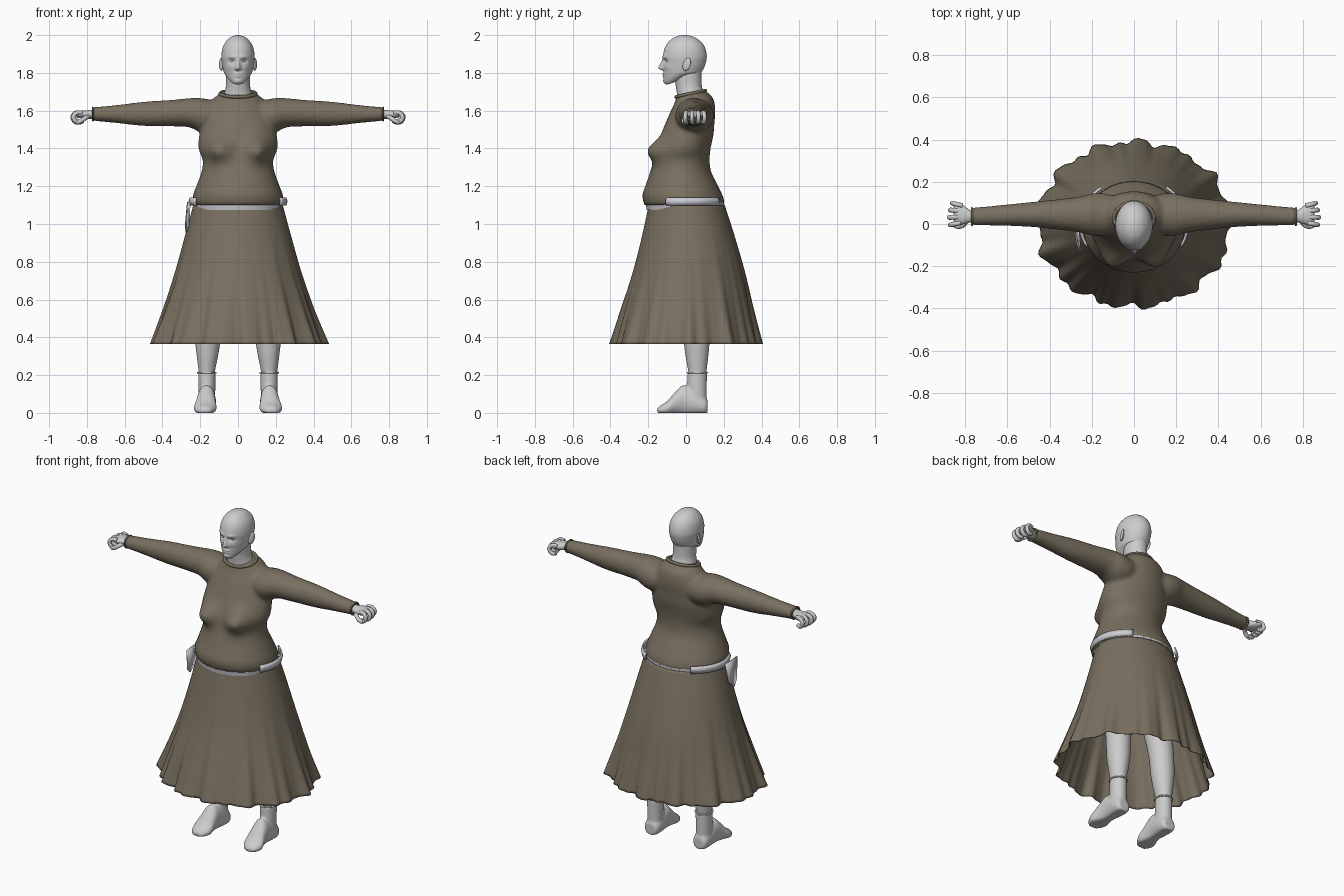
import bpy, bmesh, math
from math import sin, cos, pi, exp
from mathutils import Vector

if "Cube" in bpy.data.objects:
    bpy.data.objects.remove(bpy.data.objects["Cube"])


def material(name, rgb):
    m = bpy.data.materials.new(name)
    m.diffuse_color = (*rgb, 1)
    m.use_nodes = True
    m.node_tree.nodes["Principled BSDF"].inputs["Base Color"].default_value = m.diffuse_color
    return m


CLOTH = material("olive_brown_cloth", (0.19, 0.16, 0.115))
SKIN = material("pale_grey", (0.6, 0.6, 0.6))
LINEN = material("light_linen", (0.6, 0.6, 0.65))


def resample(rows, n):
    """Catmull-Rom interpolation of a short table of stations."""
    out, last = [], len(rows) - 1
    for i in range(n + 1):
        u = i / n * last
        k = min(int(u), last - 1)
        f = u - k
        p = [rows[max(0, min(last, k + d))] for d in (-1, 0, 1, 2)]
        out.append([0.5 * (2 * b + (c - a) * f + (2 * a - 5 * b + 4 * c - d) * f * f
                           + (3 * b - a - 3 * c + d) * f ** 3)
                    for a, b, c, d in zip(*p)])
    return out


def loft(bm, rows, axis="z", n=24, seg=32, shape=None, caps=True, side=1):
    """Elliptical rings (t, c1, c2, r1, r2) stacked along an axis."""
    rings = []
    for t, c1, c2, r1, r2 in resample(rows, n):
        ring = []
        for j in range(seg):
            a = 2 * pi * j / seg
            p, q = c1 + r1 * cos(a), c2 + r2 * sin(a)
            co = {"x": (t, p, q), "y": (p, t, q), "z": (p, q, t)}[axis]
            co = Vector(shape(*co)) if shape else Vector(co)
            co.x *= side
            ring.append(bm.verts.new(co))
        rings.append(ring)
    for r, s in zip(rings, rings[1:]):
        for j in range(seg):
            k = (j + 1) % seg
            bm.faces.new((r[j], r[k], s[k], s[j]))
    if caps:
        bm.faces.new(rings[0])
        bm.faces.new(rings[-1])


def finish(name, bm, mat, voxel=0, smooth=3, mirror=False, thick=0):
    bmesh.ops.recalc_face_normals(bm, faces=bm.faces)
    me = bpy.data.meshes.new(name)
    bm.to_mesh(me)
    bm.free()
    me.materials.append(mat)
    for p in me.polygons:
        p.use_smooth = True
    me.set_sharp_from_angle(angle=math.radians(55))
    ob = bpy.data.objects.new(name, me)
    bpy.context.collection.objects.link(ob)
    if mirror:
        ob.modifiers.new("mirror", "MIRROR").use_mirror_merge = False
    if voxel:
        r = ob.modifiers.new("blend", "REMESH")
        r.mode, r.voxel_size, r.use_smooth_shade = "VOXEL", voxel, True
        s = ob.modifiers.new("soften", "SMOOTH")
        s.factor, s.iterations = 0.5, smooth
    if thick:
        s = ob.modifiers.new("thickness", "SOLIDIFY")
        s.thickness, s.offset = thick, 0
    return ob


def tubes(name, paths, radius, mat, cyclic=False):
    cu = bpy.data.curves.new(name, "CURVE")
    cu.dimensions, cu.bevel_depth, cu.bevel_resolution = "3D", radius, 3
    cu.use_fill_caps = True
    for path in paths:
        pts = path if cyclic else resample(path, 14)
        sp = cu.splines.new("POLY")
        sp.points.add(len(pts) - 1)
        for p, co in zip(sp.points, pts):
            p.co = (*co, 1)
        sp.use_cyclic_u, sp.use_smooth = cyclic, True
    cu.materials.append(mat)
    ob = bpy.data.objects.new(name, cu)
    bpy.context.collection.objects.link(ob)


def span(z, w, front, back):
    return (z, 0, (front + back) / 2, w, (back - front) / 2)


# Top: torso and sleeves blended into one garment
def torso_shape(x, y, z):
    if y < 0:
        b = 0.068 * exp(-((abs(x) - 0.095) / 0.065) ** 2 - ((z - 1.39) / 0.062) ** 2)
        y -= b
        x += 0.25 * b * (1 if x > 0 else -1)
    if z > 1.6:
        z += 2 * (z - 1.6) * (y - 0.02)
    return x, y, z


bm = bmesh.new()
loft(bm, [span(*r) for r in (
    (1.10, .238, -.220, .203), (1.125, .242, -.228, .202), (1.16, .236, -.230, .19),
    (1.21, .217, -.212, .165), (1.28, .192, -.188, .132), (1.34, .186, -.165, .125),
    (1.40, .208, -.15, .13), (1.47, .205, -.132, .145), (1.53, .19, -.11, .15),
    (1.60, .17, -.08, .155), (1.65, .14, -.06, .145), (1.68, .108, -.053, .115),
    (1.695, .09, -.048, .1))], n=60, seg=72, shape=torso_shape)
SLEEVE = ((.06, .045, 1.58, .08, .075), (.14, .045, 1.57, .1, .088), (.2, .045, 1.577, .1, .09),
          (.26, .045, 1.589, .085, .077), (.35, .045, 1.587, .073, .07), (.5, .045, 1.583, .058, .064),
          (.65, .04, 1.582, .048, .047), (.77, .035, 1.582, .042, .036))
for side in (1, -1):
    loft(bm, SLEEVE, "x", n=36, seg=32, side=side)
finish("long_sleeved_top", bm, CLOTH, voxel=0.011, smooth=5)

# Collar and cuffs
ring = [2 * pi * i / 40 for i in range(40)]
tubes("collar", [[(.095 * cos(a), .025 + .078 * sin(a), 1.69 + .017 * sin(a)) for a in ring]],
      0.009, CLOTH, True)
tubes("cuffs", [[(s * .768, .035 + .04 * cos(a), 1.582 + .034 * sin(a)) for a in ring]
                for s in (1, -1)], 0.005, CLOTH, True)


# Skirt: flared, folds deepen toward the hem
def skirt_shape(x, y, z):
    a = math.atan2(y, x)
    t = (1.1 - z) / 0.735
    fold = 0.03 * sin(13 * a + 0.6) + 0.02 * sin(22 * a + 1.3 + sin(3 * a)) + 0.012 * sin(37 * a)
    k = 1 + fold * (0.1 * t + 0.9 * t ** 2.5)
    return x * k, y * k, z


bm = bmesh.new()
loft(bm, [span(*r) for r in (
    (1.10, .235, -.195, .203), (.92, .283, -.235, .26), (.73, .335, -.283, .312),
    (.55, .392, -.338, .35), (.365, .456, -.392, .39))],
    n=30, seg=160, shape=skirt_shape, caps=False)
finish("skirt", bm, CLOTH, thick=0.004)

# Waistband showing in the gap, side strips and hanging cloth
bm = bmesh.new()
loft(bm, [span(1.075, .232, -.208, .2), span(1.115, .236, -.214, .202)], n=2, seg=64)
finish("waistband", bm, LINEN)
bm = bmesh.new()
rows = []
for i in range(17):
    a = math.radians(-29 + 82 * i / 16)
    rows.append([bm.verts.new((r * cos(a), (r - .038) * sin(a), z))
                 for r, z in ((.253, 1.098), (.258, 1.12), (.252, 1.14))])
for r, s in zip(rows, rows[1:]):
    for k in (0, 1):
        bm.faces.new((r[k], s[k], s[k + 1], r[k + 1]))
finish("belt_strips", bm, LINEN, mirror=True, thick=0.008)
bm = bmesh.new()
bm.faces.new([bm.verts.new(c) for c in (
    (-.255, -.13, 1.115), (-.266, -.005, 1.115), (-.277, -.02, 1.0),
    (-.274, -.075, .955), (-.262, -.115, .99))])
finish("hanging_cloth", bm, LINEN, thick=0.008)


# Head with brow, nose, sockets, lips and chin
def face(x, y, z):
    g = lambda cx, cz, sx, sz: exp(-((abs(x) - cx) / sx) ** 2 - ((z - cz) / sz) ** 2)
    if y < -0.03:
        up = min(1, max(0, (1.878 - z) / 0.05))
        low = min(1, max(0, (z - 1.810) / 0.012))
        d = 0.028 * up * low * exp(-(x / (0.007 + 0.007 * up)) ** 2)
        d += 0.007 * g(0, 1.793, .02, .005) + 0.006 * g(0, 1.781, .017, .005)
        d += 0.007 * g(0, 1.755, .02, .012) + 0.005 * g(.03, 1.885, .022, .009)
        d += 0.004 * g(.045, 1.83, .018, .015)
        d -= 0.013 * g(.031, 1.863, .016, .010)
        y -= d
    if z < 1.8:
        z += (1.8 - z) * 5 * max(0, y + 0.10)
    return x, y, z


bm = bmesh.new()
loft(bm, [span(*r) for r in (
    (1.738, .018, -.098, -.06), (1.744, .036, -.110, -.02), (1.765, .056, -.116, .03),
    (1.79, .07, -.118, .07), (1.82, .079, -.119, .092), (1.855, .085, -.121, .105),
    (1.89, .088, -.122, .11), (1.93, .082, -.113, .102), (1.96, .068, -.096, .084),
    (1.985, .045, -.067, .052), (1.997, .021, -.036, .02), (2.0, .002, -.01, -.006))],
    n=90, seg=110, shape=face)
finish("head", bm, SKIN)
bm = bmesh.new()
loft(bm, [span(*r) for r in ((1.63, .085, -.045, .1), (1.69, .073, -.048, .095),
                             (1.73, .064, -.054, .084), (1.78, .063, -.06, .082),
                             (1.83, .06, -.05, .085))])
finish("neck", bm, SKIN)


# Ears and eyes as mirrored ellipsoids
def ellipsoid(name, c, r, tilt=0):
    b = bmesh.new()
    bmesh.ops.create_uvsphere(b, u_segments=20, v_segments=12, radius=1)
    for v in b.verts:
        x, y, z = (v.co[i] * r[i] for i in range(3))
        v.co = (c[0] + x + tilt * y, c[1] + y + 0.2 * z, c[2] + z)
    finish(name, b, SKIN, mirror=True)


ellipsoid("ears", (.089, .004, 1.845), (.009, .021, .034), 0.35)
ellipsoid("eyes", (.031, -.094, 1.863), (.014, .012, .008))

# Hands: wrist and palm, curled fingers, thumb
bm = bmesh.new()
loft(bm, ((.74, .035, 1.58, .03, .026), (.775, .036, 1.58, .029, .024), (.80, .042, 1.58, .04, .022),
          (.83, .047, 1.58, .052, .02), (.848, .048, 1.58, .05, .016), (.856, .048, 1.58, .035, .008)), "x")
finish("palms", bm, SKIN, mirror=True)
fingers, thumbs = [], []
for s in (1, -1):
    for i, y in enumerate((.004, .033, .062, .088)):
        e = (0, .005, 0, -.01)[i]
        fingers.append([(s * (x + e), y + (x - .83) * (i - 1.3) * .15, z) for x, z in (
            (.825, 1.588), (.85, 1.59), (.869, 1.575), (.868, 1.553), (.85, 1.538), (.832, 1.545))])
    thumbs.append([(s * x, y, z) for x, y, z in (
        (.79, .02, 1.572), (.81, -.004, 1.56), (.832, -.012, 1.545), (.852, -.004, 1.536))])
tubes("fingers", fingers, 0.0115, SKIN)
tubes("thumbs", thumbs, 0.012, SKIN)

# Legs
bm = bmesh.new()
loft(bm, ((.17, .165, .06, .04, .044), (.22, .165, .06, .043, .048), (.30, .162, .058, .056, .06),
          (.38, .16, .056, .066, .068), (.5, .155, .05, .07, .072), (.7, .14, .03, .085, .088),
          (1.0, .115, .01, .11, .13)))
finish("legs", bm, SKIN, mirror=True)


# Boots: shaft and foot blended together, flat underneath
def foot_shape(x, y, z):
    return x, y, max(z, 0.012) - 0.012


bm = bmesh.new()
loft(bm, ((.03, .165, .061, .045, .049), (.12, .165, .058, .045, .052), (.215, .165, .06, .046, .051)))
loft(bm, ((-.153, .177, .022, .015, .012), (-.142, .177, .025, .038, .022), (-.1, .174, .036, .06, .038),
          (-.055, .17, .062, .053, .062), (-.01, .167, .08, .048, .08), (.06, .165, .06, .05, .062),
          (.1, .165, .05, .045, .05), (.114, .165, .045, .032, .035)), "y", shape=foot_shape)
finish("boots", bm, SKIN, voxel=0.007, mirror=True, smooth=3)
tubes("boot_rims", [[(s * .165 + .047 * cos(a), .06 + .051 * sin(a), .213) for a in ring]
                    for s in (1, -1)], 0.005, SKIN, True)
